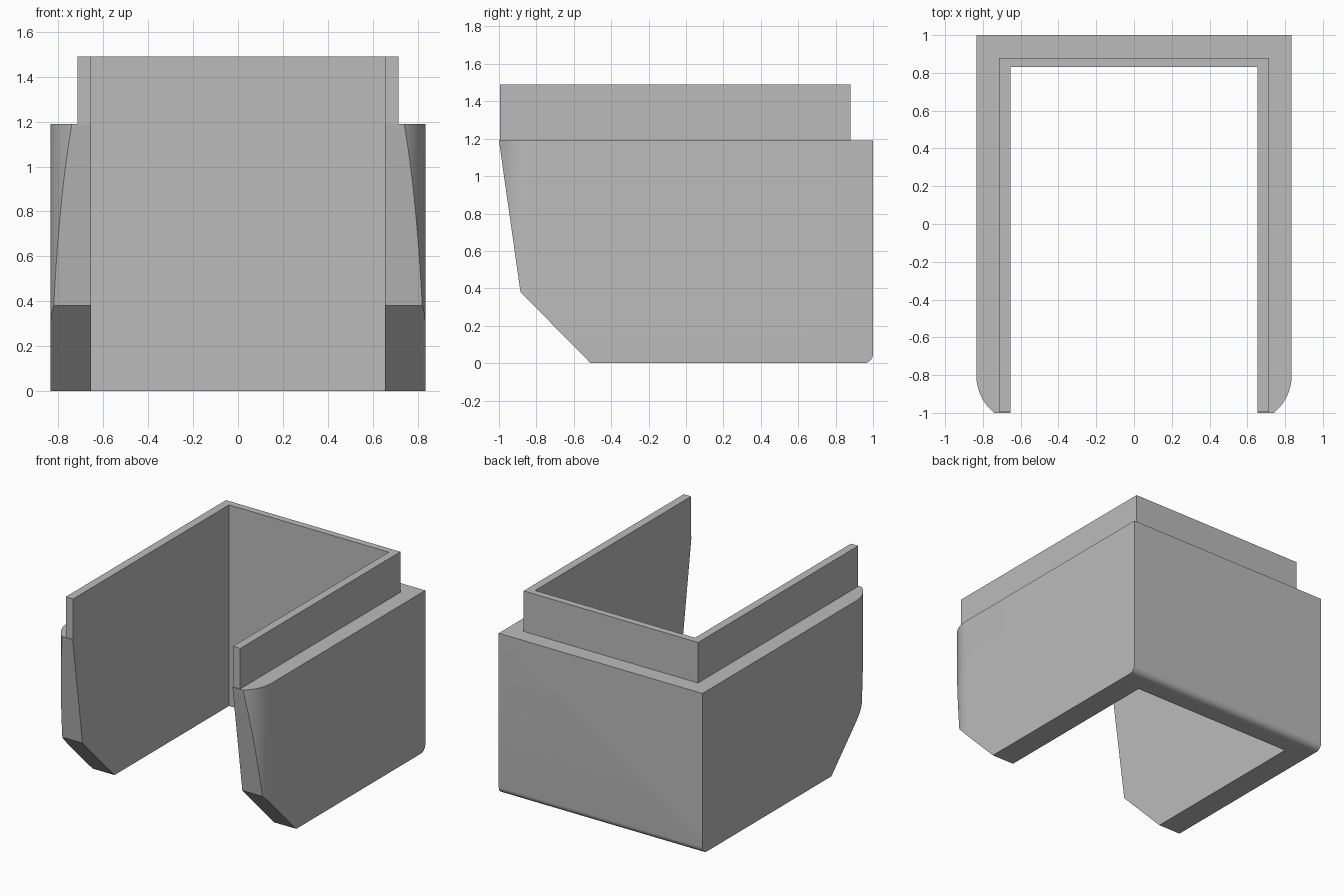
import bpy
import math
from mathutils import Vector

cube = bpy.data.objects.get("Cube")
if cube:
    bpy.data.objects.remove(cube)

grey = bpy.data.materials.new("plain grey")
grey.use_nodes = True
grey.diffuse_color = (0.5, 0.5, 0.5, 1)
grey.node_tree.nodes["Principled BSDF"].inputs["Base Color"].default_value = (0.5, 0.5, 0.5, 1)


def arc(cx, cy, r, start, end, steps=14):
    angles = [math.radians(start + (end - start) * i / steps) for i in range(steps + 1)]
    return [(cx + r * math.cos(a), cy + r * math.sin(a)) for a in angles]


def prism(name, outline, start, depth):
    """Extrude a closed loop of 3D points along the depth vector."""
    n = len(outline)
    base = [Vector(p) + Vector(start) for p in outline]
    verts = base + [p + Vector(depth) for p in base]
    faces = [tuple(range(n))[::-1], tuple(range(n, 2 * n))]
    faces += [(i, (i + 1) % n, (i + 1) % n + n, i + n) for i in range(n)]
    mesh = bpy.data.meshes.new(name)
    mesh.from_pydata(verts, [], faces)
    mesh.materials.append(grey)
    obj = bpy.data.objects.new(name, mesh)
    bpy.context.collection.objects.link(obj)
    # consistent outward normals
    bpy.context.view_layer.objects.active = obj
    bpy.ops.object.select_all(action='DESELECT')
    obj.select_set(True)
    bpy.ops.object.mode_set(mode='EDIT')
    bpy.ops.mesh.select_all(action='SELECT')
    bpy.ops.mesh.normals_make_consistent(inside=False)
    bpy.ops.object.mode_set(mode='OBJECT')
    return obj


def u_prism(name, half, z, height):
    """Mirror the +x half of a U-shaped plan and extrude it upward."""
    plan = half + [(-x, y) for x, y in reversed(half)]
    return prism(name, [(x, y, 0) for x, y in plan], (0, 0, z), (0, 0, height))


def combine(obj, other, operation):
    mod = obj.modifiers.new(operation.lower(), 'BOOLEAN')
    mod.operation = operation
    mod.solver = 'EXACT'
    mod.object = other
    bpy.context.view_layer.objects.active = obj
    bpy.ops.object.modifier_apply(modifier=mod.name)
    bpy.data.objects.remove(other)


INNER, BACK = 0.655, 0.83
SHOULDER, TOP = 1.19, 1.49

# U-shaped body with rounded outer front corners
body_half = ([(INNER, BACK), (INNER, -1.0)]
             + arc(0.577, -0.8, 0.258, -50.8, 0)
             + [(0.835, 1.0)])
body = u_prism("u_shaped_body", body_half, 0, SHOULDER)

# Side silhouette: sloped front, chamfered toe, rounded lower back edge
side = ([(-1.0, SHOULDER), (-0.885, 0.38), (-0.51, 0)]
        + arc(0.95, 0.05, 0.05, -90, 0, 8)
        + [(1.0, SHOULDER + 0.1), (-1.0 - 0.0142, SHOULDER + 0.1)])
silhouette = prism("side_silhouette", [(0, y, z) for y, z in side], (-1, 0, 0), (2, 0, 0))
combine(body, silhouette, 'INTERSECT')

# Thin raised collar around the opening
collar_half = [(INNER, BACK), (INNER, -0.995), (0.715, -0.995), (0.715, 0.88)]
collar = u_prism("raised_collar", collar_half, SHOULDER, TOP - SHOULDER)
combine(body, collar, 'UNION')

bpy.ops.object.select_all(action='DESELECT')
body.select_set(True)
bpy.context.view_layer.objects.active = body
bpy.ops.object.shade_smooth_by_angle(angle=math.radians(25))
